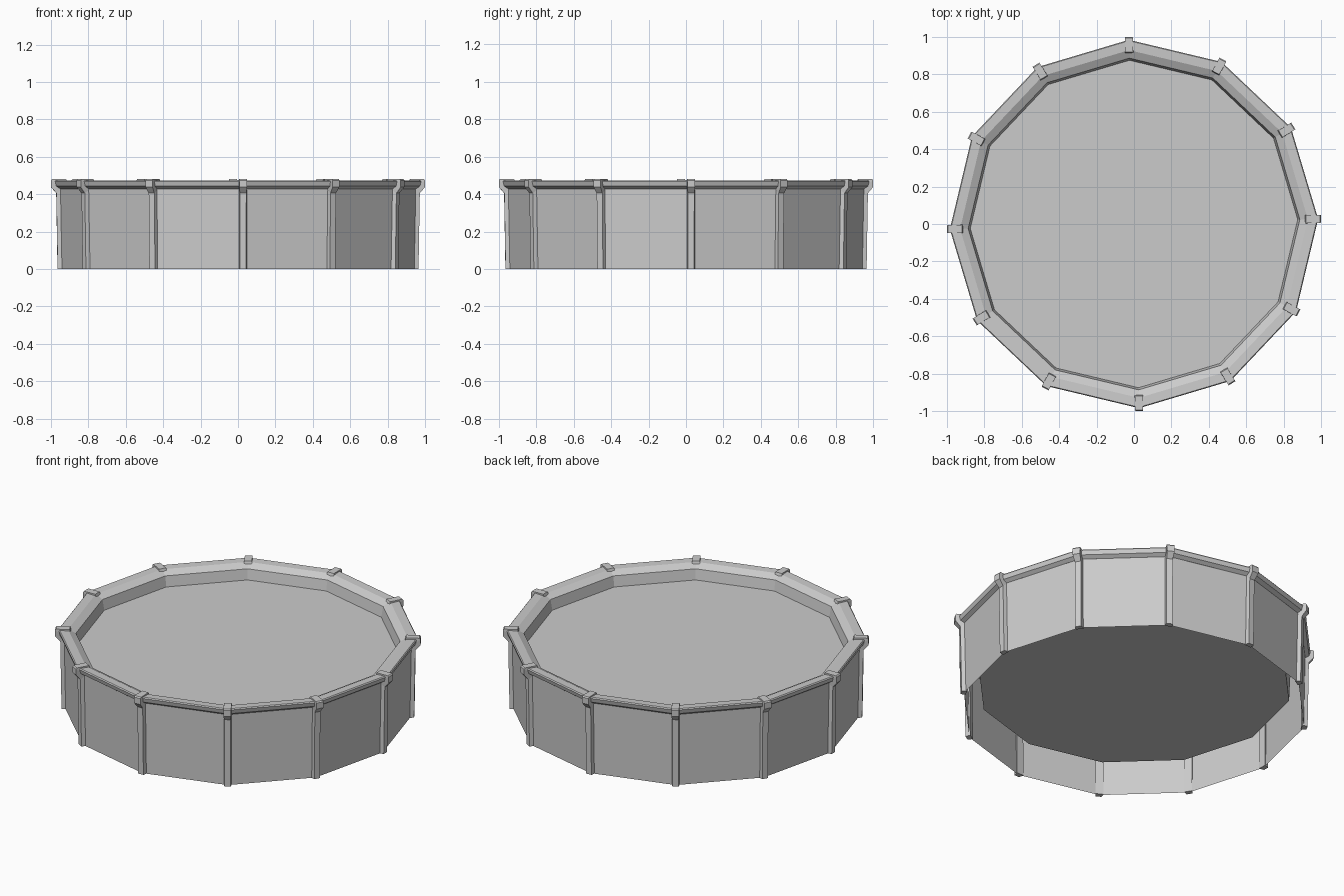
import bpy, math

if "Cube" in bpy.data.objects:
    bpy.data.objects.remove(bpy.data.objects["Cube"])

SIDES = 12
OFFSET = math.radians(1.6)


def ang(i):
    return OFFSET + 2 * math.pi * i / SIDES


def make(name, verts, faces):
    mesh = bpy.data.meshes.new(name)
    mesh.from_pydata(verts, [], faces)
    mesh.update()
    obj = bpy.data.objects.new(name, mesh)
    bpy.context.collection.objects.link(obj)
    return obj


def lathe(name, profile, closed=False, cap_end=False):
    """Sweep an (r, z) profile round the twelve-sided plan."""
    n = len(profile)
    verts = [(r * math.cos(ang(i)), r * math.sin(ang(i)), z)
             for i in range(SIDES) for r, z in profile]
    faces = []
    for i in range(SIDES):
        a, b = i * n, ((i + 1) % SIDES) * n
        for j in range(n if closed else n - 1):
            k = (j + 1) % n
            faces.append((a + j, b + j, b + k, a + k))
    if cap_end:
        faces.append([i * n + n - 1 for i in range(SIDES)])
    return make(name, verts, faces)


# Outer wall panels
lathe("wall_panels", [(0.948, 0.0), (0.956, 0.435)])

# Top rim: outer lip, flat ledge and inward slope
lathe("top_rim", [(0.956, 0.428), (0.978, 0.443), (0.985, 0.468), (0.98, 0.474),
                  (0.93, 0.472), (0.887, 0.45), (0.884, 0.435)], closed=True)

# Inner liner with its floor
lathe("inner_liner", [(0.886, 0.447), (0.875, 0.385), (0.865, 0.16)], cap_end=True)

# Water surface
make("water_surface",
     [(0.876 * math.cos(ang(i)), 0.876 * math.sin(ang(i)), 0.388) for i in range(SIDES)],
     [list(range(SIDES))])

# Upright posts with flared heads: (radius, height, half width)
POST = [(0.935, 0.0, 0.023), (0.965, 0.0, 0.017), (0.972, 0.405, 0.017),
        (1.0, 0.438, 0.021), (1.0, 0.474, 0.021), (0.994, 0.481, 0.021),
        (0.92, 0.481, 0.021), (0.914, 0.462, 0.023), (0.94, 0.43, 0.023)]
n = len(POST)
for i in range(SIDES):
    c, s = math.cos(ang(i)), math.sin(ang(i))
    verts = [(r * c - t * w * s, r * s + t * w * c, z)
             for t in (-1, 1) for r, z, w in POST]
    faces = [(j, (j + 1) % n, n + (j + 1) % n, n + j) for j in range(n)]
    # Side faces split into column and head
    for o in (0, n):
        faces += [[o + j for j in (0, 1, 2, 8)], [o + j for j in (2, 3, 4, 8)],
                  [o + j for j in (4, 5, 6, 7, 8)]]
    post = make(f"post_{i + 1}", verts, faces)

# Consistent outward normals on the closed parts
import bmesh
for obj in bpy.data.objects:
    if obj.name.startswith(("post", "top_rim")):
        bm = bmesh.new()
        bm.from_mesh(obj.data)
        bmesh.ops.recalc_face_normals(bm, faces=bm.faces)
        bm.to_mesh(obj.data)
        bm.free()
